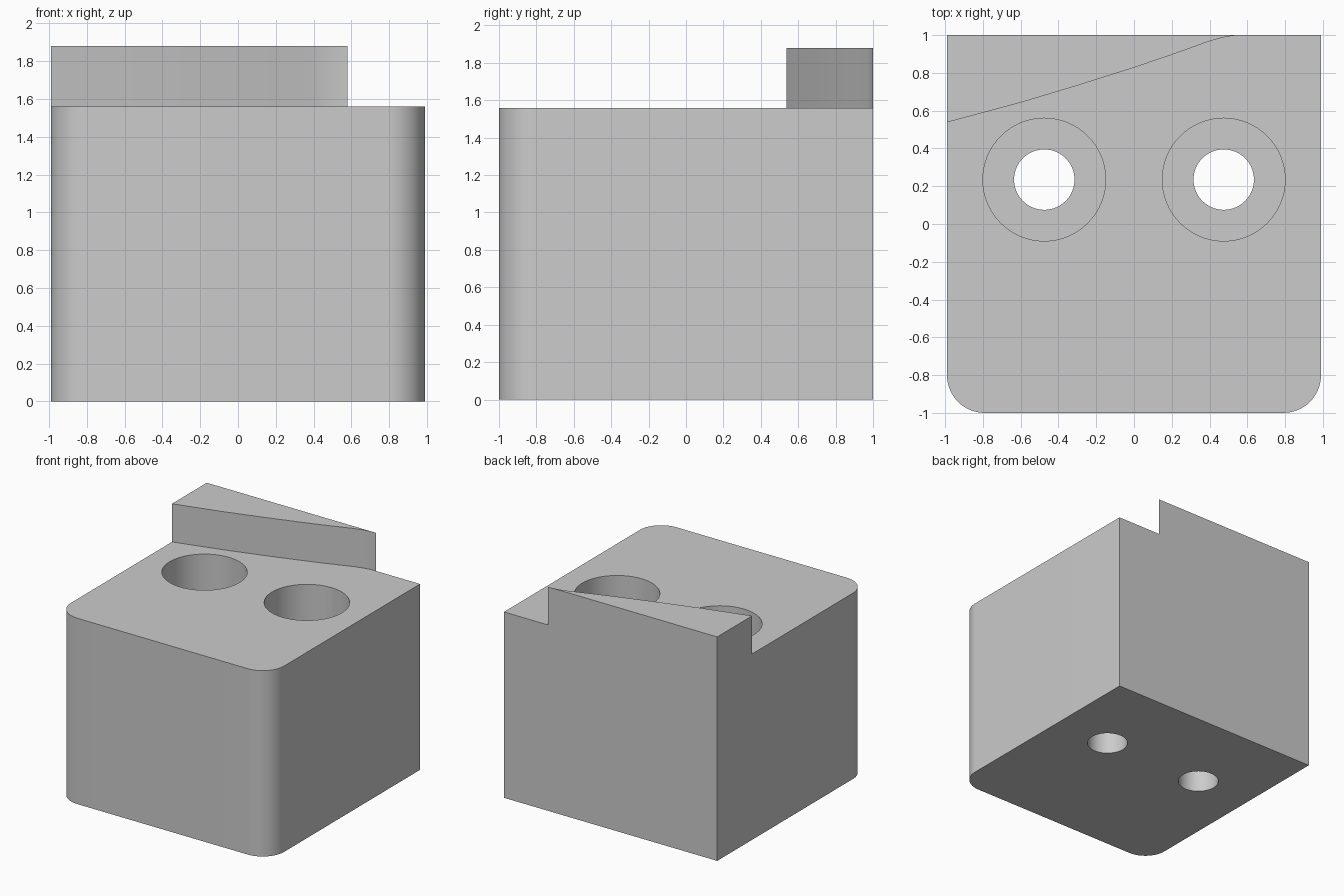
import bpy, bmesh, math

cube = bpy.data.objects.get("Cube")
if cube:
    bpy.data.objects.remove(cube, do_unlink=True)

HALF_W, HALF_D, DECK, TOP = 0.99, 1.0, 1.56, 1.88
CORNER = 0.2

grey = bpy.data.materials.new("plain grey")
grey.use_nodes = True
grey.diffuse_color = (0.6, 0.6, 0.6, 1)
grey.node_tree.nodes["Principled BSDF"].inputs["Base Color"].default_value = (0.6, 0.6, 0.6, 1)


def arc(cx, cy, r, start, end, steps):
    angles = [math.radians(start + (end - start) * i / steps) for i in range(steps + 1)]
    return [(cx + r * math.cos(a), cy + r * math.sin(a)) for a in angles]


def prism(name, outline, z0, z1):
    """Extrude a counter-clockwise outline from z0 to z1."""
    bm = bmesh.new()
    base = bm.faces.new([bm.verts.new((x, y, z0)) for x, y in outline])
    grown = bmesh.ops.extrude_face_region(bm, geom=[base])["geom"]
    verts = [v for v in grown if isinstance(v, bmesh.types.BMVert)]
    bmesh.ops.translate(bm, vec=(0, 0, z1 - z0), verts=verts)
    bmesh.ops.recalc_face_normals(bm, faces=bm.faces)
    mesh = bpy.data.meshes.new(name)
    bm.to_mesh(mesh)
    bm.free()
    mesh.materials.append(grey)
    obj = bpy.data.objects.new(name, mesh)
    bpy.context.collection.objects.link(obj)
    return obj


def cut(target, cutter):
    cutter.hide_render = True
    mod = target.modifiers.new("cut", "BOOLEAN")
    mod.operation = "DIFFERENCE"
    mod.solver = "EXACT"
    mod.object = cutter
    bpy.context.view_layer.objects.active = target
    bpy.ops.object.modifier_apply(modifier=mod.name)
    bpy.data.objects.remove(cutter, do_unlink=True)


# Block with rounded front corners
cx, cy = HALF_W - CORNER, -HALF_D + CORNER
outline = [(HALF_W, HALF_D), (-HALF_W, HALF_D)]
outline += arc(-cx, cy, CORNER, 180, 270, 16) + arc(cx, cy, CORNER, 270, 360, 16)
block = prism("mounting_block", outline, 0, TOP)

# Lower the deck in front of the curved back ridge
ridge = [(0.7, 1.04), (0.58, 1.0), (0.52, 0.996), (0.46, 0.985), (0.4, 0.968),
         (0.2, 0.896), (0, 0.828), (-0.3, 0.733), (-0.6, 0.643), (-0.99, 0.538), (-1.2, 0.482)]
cut(block, prism("deck_cutter", ridge + [(-1.2, -1.2), (1.2, -1.2), (1.2, 1.04)], DECK, TOP + 0.2))

# Stepped screw holes
for x in (-0.475, 0.475):
    for radius, floor in ((0.325, 0.5), (0.16, -0.1)):
        circle = arc(x, 0.235, radius, 0, 360, 64)[:-1]
        cut(block, prism("hole_cutter", circle, floor, DECK + 0.1))

bpy.ops.object.select_all(action="DESELECT")
block.select_set(True)
bpy.context.view_layer.objects.active = block
bpy.ops.object.shade_smooth_by_angle(angle=math.radians(30))
